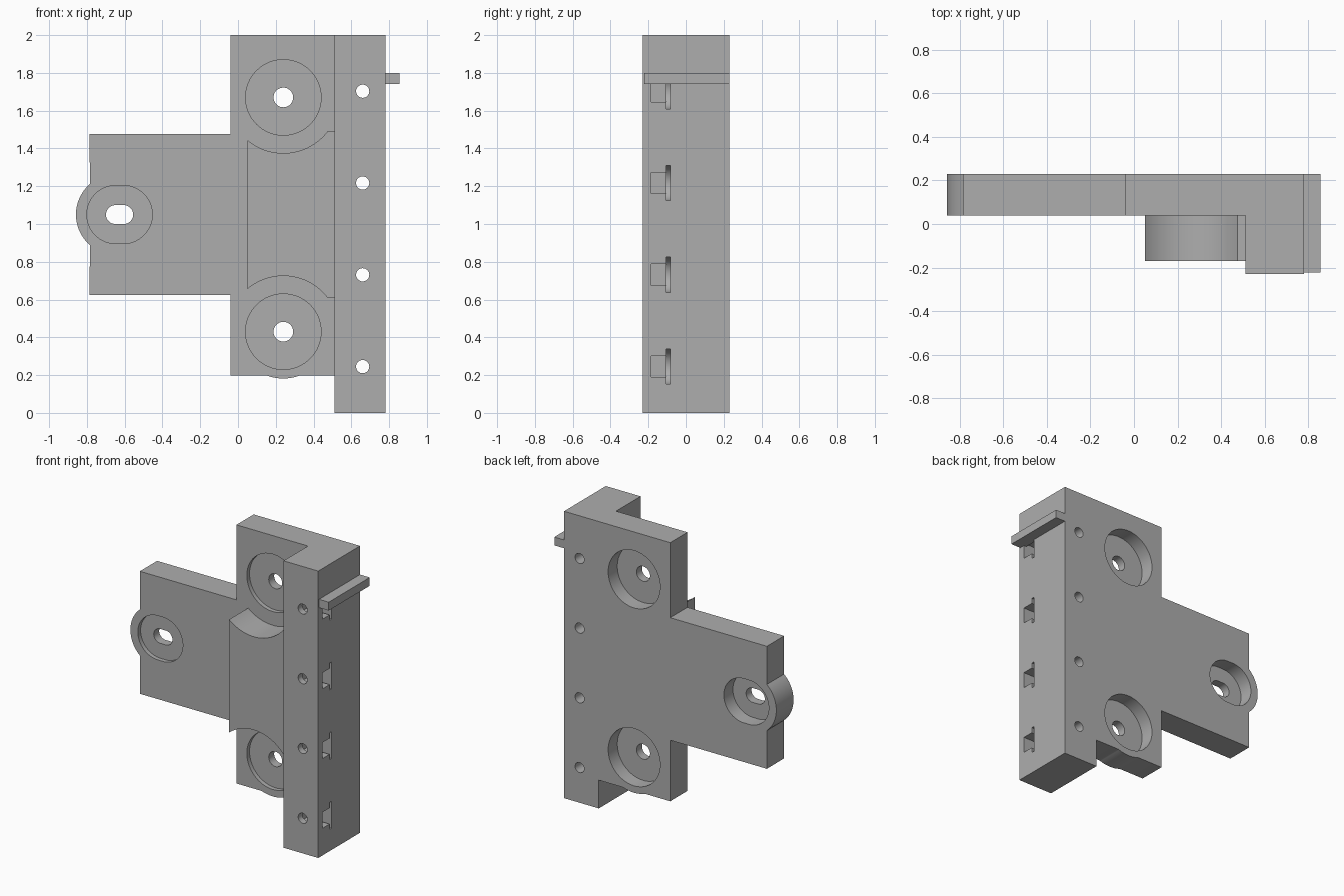
import bpy, bmesh
from math import cos, sin, radians

if "Cube" in bpy.data.objects:
    bpy.data.objects.remove(bpy.data.objects["Cube"])

grey = bpy.data.materials.new("plain grey")
grey.use_nodes = True
COLOUR = (0.42, 0.42, 0.42, 1)
grey.diffuse_color = COLOUR
grey.node_tree.nodes["Principled BSDF"].inputs["Base Color"].default_value = COLOUR


def arc(cx, cz, r, start, end, steps=24):
    angles = [radians(start + (end - start) * i / steps) for i in range(steps + 1)]
    return [(cx + r * cos(a), cz + r * sin(a)) for a in angles]


def rect(x0, x1, z0, z1):
    return [(x0, z0), (x1, z0), (x1, z1), (x0, z1)]


def circle(cx, cz, r, steps=64):
    return arc(cx, cz, r, 0, 360, steps)[:-1]


def stadium(cx, cz, r, half):
    return arc(cx + half, cz, r, -90, 90, 32) + arc(cx - half, cz, r, 90, 270, 32)


def solid(name, profile, y0, y1):
    """Extrude an x-z profile from y0 to y1."""
    bm = bmesh.new()
    face = bm.faces.new([bm.verts.new((x, y0, z)) for x, z in profile])
    moved = bmesh.ops.extrude_face_region(bm, geom=[face])["geom"]
    verts = [v for v in moved if isinstance(v, bmesh.types.BMVert)]
    bmesh.ops.translate(bm, verts=verts, vec=(0, y1 - y0, 0))
    bmesh.ops.recalc_face_normals(bm, faces=bm.faces)
    mesh = bpy.data.meshes.new(name)
    bm.to_mesh(mesh)
    bm.free()
    mesh.materials.append(grey)
    obj = bpy.data.objects.new(name, mesh)
    bpy.context.collection.objects.link(obj)
    return obj


def combine(target, other, operation):
    """Apply a boolean and remove the helper."""
    mod = target.modifiers.new("boolean", "BOOLEAN")
    mod.object, mod.operation, mod.solver = other, operation, "EXACT"
    bpy.context.view_layer.objects.active = target
    bpy.ops.object.modifier_apply(modifier=mod.name)
    bpy.data.objects.remove(other)


FRONT, BACK = 0.04, 0.23
MID = 1.05
BORE_X, ARM_X = 0.24, -0.627
LOW, HIGH = 0.43, 1.67

# T-shaped plate with rounded bulges at the arm end and the lower edge
outline = [(-0.04, 0.197), *arc(BORE_X, LOW, 0.248, -110, -70), (0.6, 0.197),
           (0.6, 2), (-0.04, 2), (-0.04, 1.477), (-0.785, 1.477),
           *arc(-0.645, MID, 0.213, 131, 229), (-0.785, 0.623), (-0.04, 0.623)]
bracket = solid("bracket", outline, FRONT, BACK)

# Column and the front block with scooped ends
combine(bracket, solid("column", rect(0.512, 0.78, 0, 2), -0.23, BACK), "UNION")
block = [*arc(BORE_X, LOW, 0.295, 37.1, 130), *arc(BORE_X, HIGH, 0.295, -130, -37.1),
         (0.6, 1.492), (0.6, 0.608)]
combine(bracket, solid("front_block", block, -0.17, 0.1), "UNION")


def cut(profile, y0, y1):
    combine(bracket, solid("cutter", profile, y0, y1), "DIFFERENCE")


# Shallow front recess, deep back recess and through hole at each mount
mounts = [(circle(BORE_X, z, 0.2), circle(BORE_X, z, 0.052)) for z in (LOW, HIGH)]
mounts.append((stadium(ARM_X, MID, 0.154, 0.0195), stadium(ARM_X, MID, 0.05, 0.022)))
for recess, hole in mounts:
    cut(recess, FRONT - 0.04, FRONT + 0.03)
    cut(recess, BACK - 0.1, BACK + 0.1)
    cut(hole, 0, 0.3)

# Column screw holes with side-loaded nut and washer slots
for i in range(4):
    z = 0.245 + 0.486 * i
    cut(rect(0.605, 0.9, z - 0.056, z + 0.056), -0.185, -0.1)
    cut(arc(0.66, z, 0.093, 90, 270) + [(0.9, z - 0.093), (0.9, z + 0.093)], -0.105, -0.083)
    cut(circle(0.66, z, 0.035, 32), -0.4, 0.4)

# Side ledge
combine(bracket, solid("side_ledge", rect(0.76, 0.855, 1.742, 1.8), -0.222, BACK), "UNION")

bpy.ops.object.select_all(action="DESELECT")
bracket.select_set(True)
bpy.context.view_layer.objects.active = bracket
bpy.ops.object.shade_smooth_by_angle(angle=radians(30))
